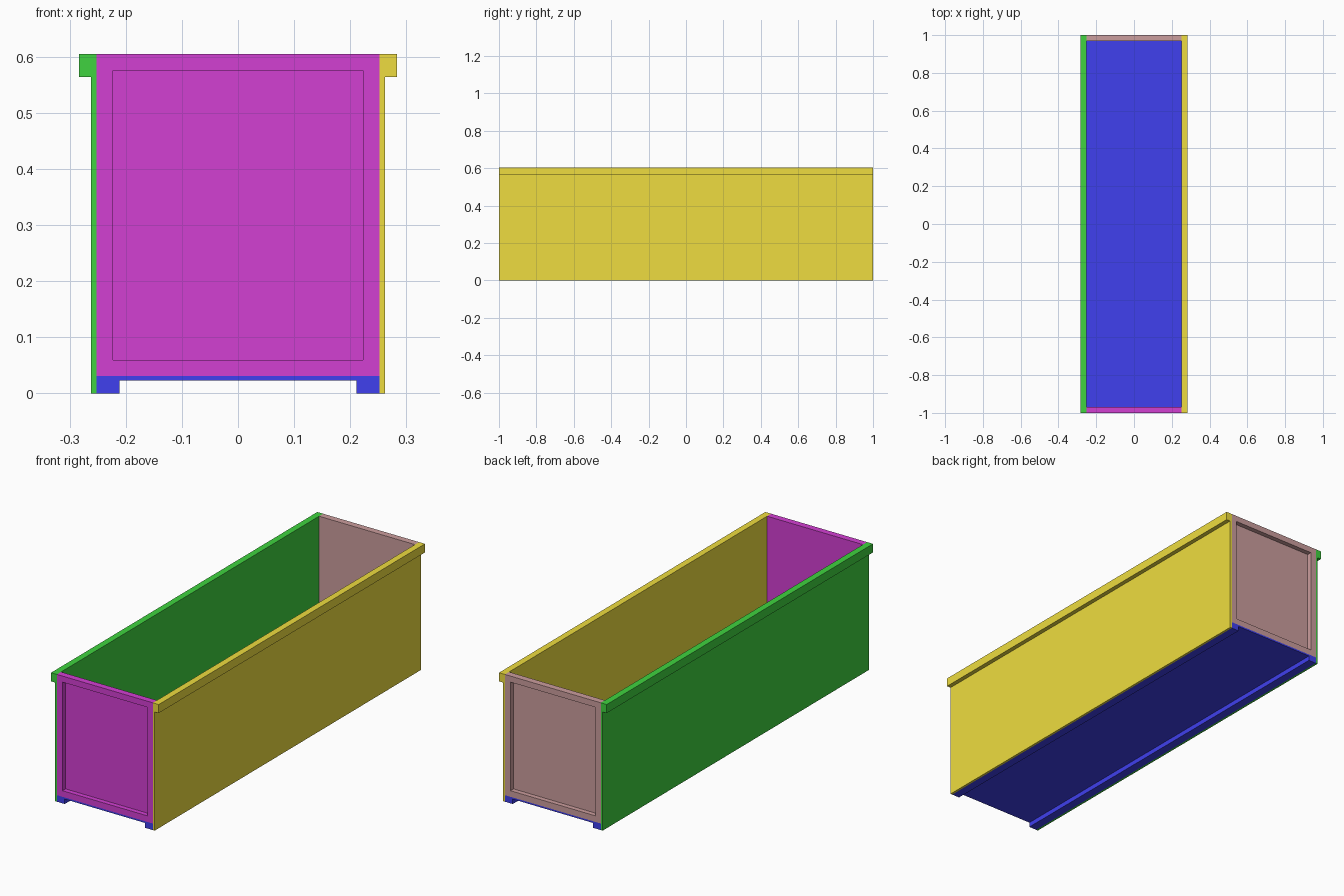
import bpy, bmesh

if "Cube" in bpy.data.objects:
    bpy.data.objects.remove(bpy.data.objects["Cube"])

HALF_LEN = 1.0      # half length along y
INNER = 0.252       # half width between the side walls
OUTER = 0.262       # outer face of the side walls
TOP = 0.605
FRAME = 0.041       # rail and frame width
DEPTH = 0.031       # end frame depth, also floor rail height
SHEET = 0.008       # thickness of floor and end sheets


def finish(name, bm, colour):
    bmesh.ops.recalc_face_normals(bm, faces=bm.faces)
    mesh = bpy.data.meshes.new(name)
    bm.to_mesh(mesh)
    bm.free()
    obj = bpy.data.objects.new(name, mesh)
    bpy.context.collection.objects.link(obj)
    mat = bpy.data.materials.new(name + "_paint")
    mat.diffuse_color = (*colour, 1)
    mat.use_nodes = True
    mat.node_tree.nodes["Principled BSDF"].inputs["Base Color"].default_value = mat.diffuse_color
    mesh.materials.append(mat)


def extrude(profile, y0, y1):
    """Sweep an (x, z) profile along y as a closed solid."""
    bm = bmesh.new()
    face = bm.faces.new([bm.verts.new((x, y0, z)) for x, z in profile])
    new = bmesh.ops.extrude_face_region(bm, geom=[face], use_keep_orig=True)["geom"]
    verts = [v for v in new if isinstance(v, bmesh.types.BMVert)]
    bmesh.ops.translate(bm, verts=verts, vec=(0, y1 - y0, 0))
    return bm


# Side walls with an outward lip along the top
wall = [(INNER, 0), (OUTER, 0), (OUTER, TOP - FRAME), (0.283, TOP - FRAME),
        (0.283, TOP), (INNER, TOP)]
for name, side, colour in (("right_wall", 1, (0.86, 0.72, 0.05)),
                           ("left_wall", -1, (0.05, 0.65, 0.05))):
    finish(name, extrude([(x * side, z) for x, z in wall], -HALF_LEN, HALF_LEN), colour)

# Floor sheet standing on two long rails
rail = INNER - FRAME
half = [(INNER, DEPTH), (INNER, 0), (rail, 0), (rail, DEPTH - SHEET)]
floor = half + [(-x, z) for x, z in reversed(half)]
finish("floor", extrude(floor, -HALF_LEN, HALF_LEN), (0.05, 0.05, 0.86))

# End panels, framed with a sunken sheet on the outer face
end = [(-INNER, DEPTH), (INNER, DEPTH), (INNER, TOP), (-INNER, TOP)]
for name, side, colour in (("front_panel", -1, (0.65, 0.05, 0.65)),
                           ("back_panel", 1, (0.6, 0.34, 0.34))):
    bm = extrude(end, side * (HALF_LEN - DEPTH), side * HALF_LEN)
    bmesh.ops.recalc_face_normals(bm, faces=bm.faces)
    outer = max(bm.faces, key=lambda f: f.calc_center_median().y * side)
    bmesh.ops.inset_region(bm, faces=[outer], thickness=FRAME)
    new = bmesh.ops.inset_region(bm, faces=[outer], thickness=0)
    bmesh.ops.translate(bm, verts=outer.verts, vec=(0, -side * (DEPTH - SHEET), 0))
    finish(name, bm, colour)
